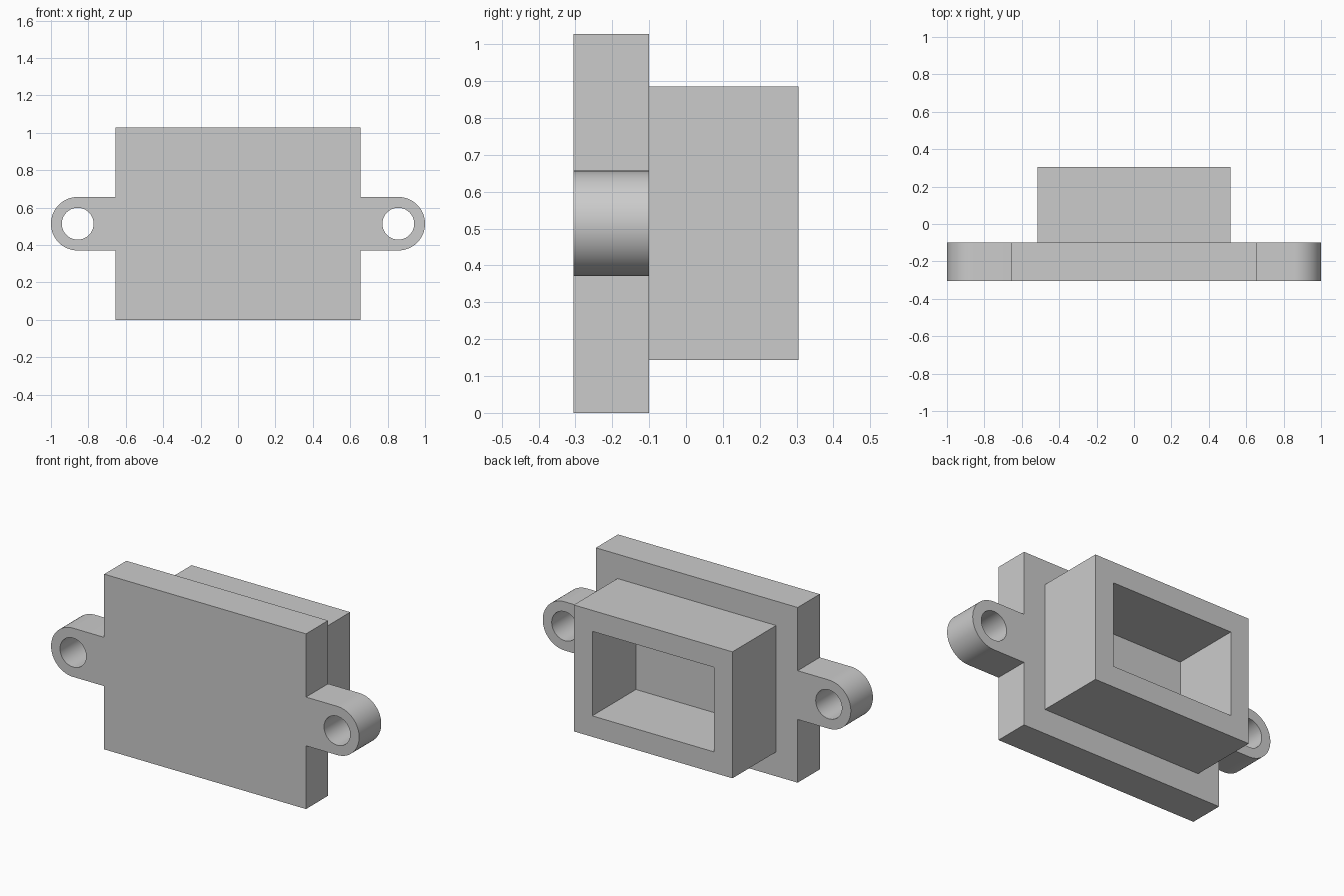
import bpy
import bmesh
from math import cos, sin, pi

default = bpy.data.objects.get("Cube")
if default:
    bpy.data.objects.remove(default, do_unlink=True)

# Main dimensions
MID_Z = 0.514
PLATE_W, PLATE_H = 0.655, 0.514
EAR_X, EAR_R, HOLE_R = 0.857, 0.143, 0.085
FRONT, STEP, BACK = -0.305, -0.1, 0.305

grey = bpy.data.materials.new("plain_grey")
grey.use_nodes = True
colour = (0.6, 0.6, 0.6, 1)
grey.diffuse_color = colour
grey.node_tree.nodes["Principled BSDF"].inputs["Base Color"].default_value = colour


def arc(cx, r, start, sweep, steps):
    """Points along an arc about (cx, MID_Z)."""
    return [(cx + r * cos(start + sweep * i / steps),
             MID_Z + r * sin(start + sweep * i / steps)) for i in range(steps + 1)]


def circle(cx, r, steps=64):
    return arc(cx, r, 0, 2 * pi, steps)[:-1]


def rectangle(w, h):
    return [(-w, MID_Z - h), (w, MID_Z - h), (w, MID_Z + h), (-w, MID_Z + h)]


def extrude_profile(name, loops, y0, y1, front_cap=True):
    """Fill an outline with holes in the xz plane and extrude it along y."""
    bm = bmesh.new()
    edges = []
    for loop in loops:
        verts = [bm.verts.new((x, y0, z)) for x, z in loop]
        edges += [bm.edges.new((a, b)) for a, b in zip(verts, verts[1:] + verts[:1])]
    bmesh.ops.triangle_fill(bm, edges=edges, use_beauty=True, normal=(0, -1, 0))
    front = bm.faces[:]
    result = bmesh.ops.extrude_face_region(bm, geom=front, use_keep_orig=True)
    moved = [g for g in result["geom"] if isinstance(g, bmesh.types.BMVert)]
    bmesh.ops.translate(bm, verts=moved, vec=(0, y1 - y0, 0))
    bmesh.ops.recalc_face_normals(bm, faces=bm.faces[:])
    if not front_cap:
        hidden = [f for f in bm.faces if all(abs(v.co.y - y0) < 1e-5 for v in f.verts)]
        bmesh.ops.delete(bm, geom=hidden, context="FACES_ONLY")
    mesh = bpy.data.meshes.new(name)
    bm.to_mesh(mesh)
    bm.free()
    mesh.materials.append(grey)
    obj = bpy.data.objects.new(name, mesh)
    bpy.context.collection.objects.link(obj)
    bpy.ops.object.select_all(action="DESELECT")
    obj.select_set(True)
    bpy.context.view_layer.objects.active = obj
    bpy.ops.object.shade_smooth_by_angle(angle=pi / 6)
    return obj


# Mounting plate with a rounded, drilled ear on each side
right_half = ([(PLATE_W, MID_Z - PLATE_H), (PLATE_W, MID_Z - EAR_R)]
              + arc(EAR_X, EAR_R, -pi / 2, pi, 32)
              + [(PLATE_W, MID_Z + EAR_R), (PLATE_W, MID_Z + PLATE_H)])
outline = right_half + [(-x, z) for x, z in reversed(right_half)]
extrude_profile("mounting_plate",
                [outline, circle(EAR_X, HOLE_R), circle(-EAR_X, HOLE_R)],
                FRONT, STEP)

# Hollow rectangular socket behind the plate, closed by the plate itself
extrude_profile("rear_socket", [rectangle(0.515, 0.371), rectangle(0.395, 0.248)],
                STEP, BACK, front_cap=False)
